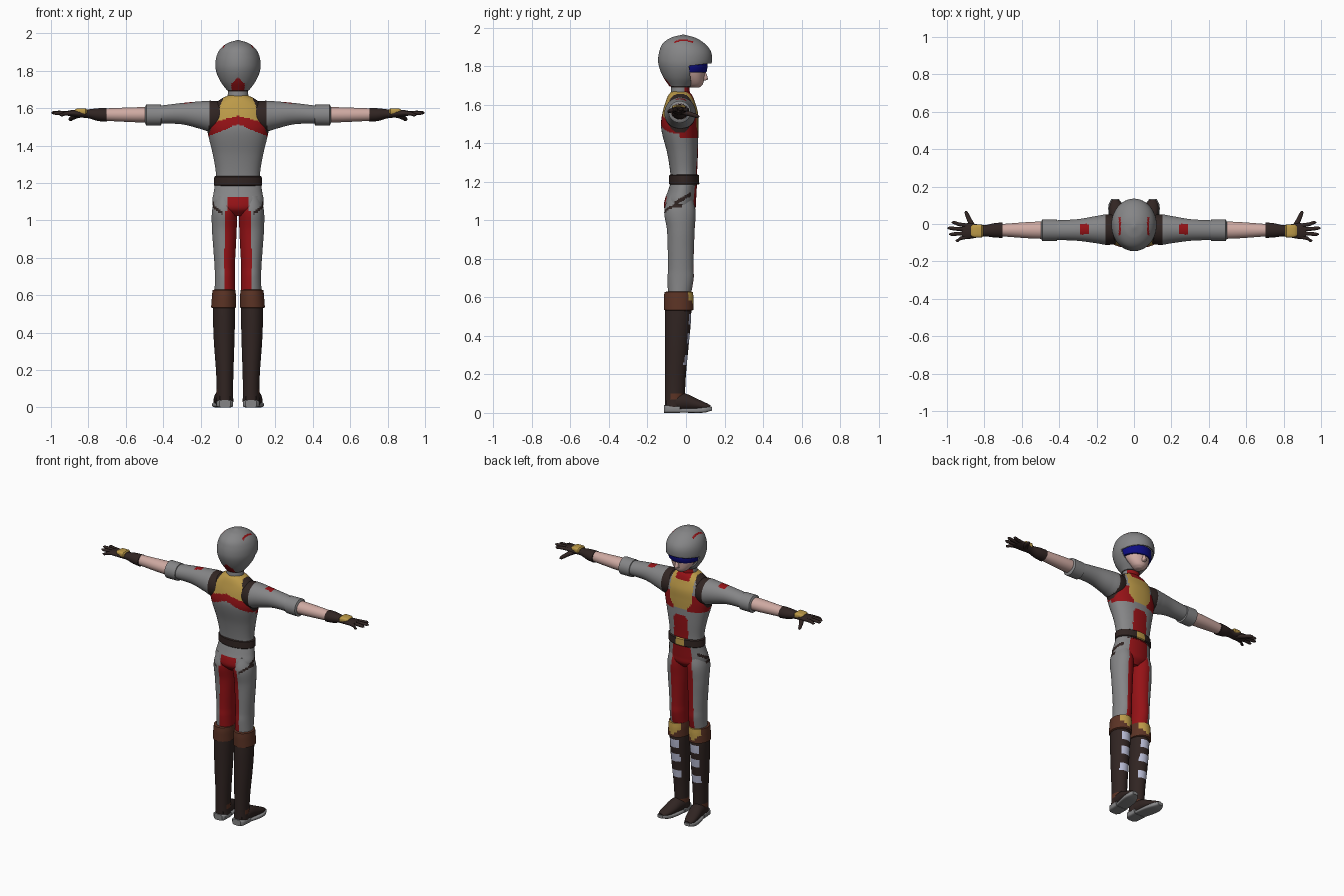
import bpy, bmesh, math
from mathutils import Vector

PALETTE = [("grey_cloth", (0.235, 0.235, 0.24)), ("red", (0.30, 0.006, 0.008)),
           ("gold", (0.50, 0.32, 0.065)), ("dark_leather", (0.030, 0.018, 0.016)),
           ("brown_cuff", (0.105, 0.033, 0.018)), ("skin", (0.62, 0.40, 0.36)),
           ("visor_blue", (0.004, 0.004, 0.22)), ("pale_plate", (0.48, 0.50, 0.66))]
GREY, RED, GOLD, DARK, BROWN, SKIN, BLUE, PALE = range(8)
mats = []
for name, rgb in PALETTE:
    m = bpy.data.materials.new(name)
    m.diffuse_color = (*rgb, 1)
    mats.append(m)


def finish(name, bm, paint, mirror=False):
    """Colour faces by rule, shade, and optionally mirror across x."""
    bmesh.ops.recalc_face_normals(bm, faces=bm.faces[:])
    for f in bm.faces:
        c = f.calc_center_median()
        f.material_index = paint(abs(c.x), c.y, c.z) if callable(paint) else paint
    me = bpy.data.meshes.new(name)
    bm.to_mesh(me)
    bm.free()
    for m in mats:
        me.materials.append(m)
    ob = bpy.data.objects.new(name, me)
    bpy.context.collection.objects.link(ob)
    bpy.ops.object.select_all(action='DESELECT')
    ob.select_set(True)
    bpy.context.view_layer.objects.active = ob
    bpy.ops.object.shade_smooth_by_angle(angle=math.radians(40))
    if mirror:
        ob.modifiers.new("Mirror", 'MIRROR')
    return ob


def resample(rows, sub, smooth):
    """Subdivide rows linearly or with a Catmull-Rom style curve."""
    out = []
    for i in range(len(rows) - 1):
        p1, p2 = rows[i], rows[i + 1]
        p0, p3 = rows[max(i - 1, 0)], rows[min(i + 2, len(rows) - 1)]
        h = p2[0] - p1[0]
        for k in range(sub):
            t = k / sub
            row = []
            for a, b, c, d in zip(p0, p1, p2, p3):
                v = b + (c - b) * t
                if smooth:
                    s1 = (c - a) / (p2[0] - p0[0]) * h
                    s2 = (d - b) / (p3[0] - p1[0]) * h
                    v = ((2*t**3 - 3*t*t + 1) * b + (t**3 - 2*t*t + t) * s1
                         + (3*t*t - 2*t**3) * c + (t**3 - t*t) * s2)
                row.append(v)
            out.append(row)
    return out + [list(rows[-1])]


def loft_mesh(axis, rows, n=32, sub=6, smooth=True, power=1.0):
    """Rows are (position on axis, centre u, centre v, radius u, radius v)."""
    bm = bmesh.new()
    rings = []
    for t, cu, cv, ru, rv in resample(rows, sub, smooth):
        ring = []
        for k in range(n):
            a = 2 * math.pi * (k + 0.5) / n
            c, s = math.cos(a), math.sin(a)
            u = cu + ru * math.copysign(abs(c) ** power, c)
            v = cv + rv * math.copysign(abs(s) ** power, s)
            ring.append(bm.verts.new({'z': (u, v, t), 'x': (t, u, v), 'y': (u, t, v)}[axis]))
        rings.append(ring)
    for a, b in zip(rings, rings[1:]):
        for k in range(n):
            bm.faces.new((a[k], a[(k + 1) % n], b[(k + 1) % n], b[k]))
    bm.faces.new(rings[0])
    bm.faces.new(rings[-1])
    return bm


def loft(name, axis, rows, paint, mirror=False, **kw):
    return finish(name, loft_mesh(axis, rows, **kw), paint, mirror)


# --- Colour rules ---
def paint_torso(x, y, z):
    if z > 1.45 and x > 0.08 + (1.65 - z) * 0.4:
        return DARK
    if y < -0.03:                                   # back panel with chevron
        if z > 1.56 - 0.28 * x:
            return GOLD
        return RED if z > 1.515 - 0.42 * x else GREY
    if z < 1.40 and x < 0.052 - max(0, z - 1.37) * 0.8:
        return RED                                  # front centre stripe
    if z > 1.625 and x < 0.05:
        return RED
    if z > 1.44 and x < 0.085 - max(0, 1.49 - z) * 0.8:
        return GOLD
    return RED if 1.43 < z < 1.54 and x > 0.05 else GREY


def paint_pants(x, y, z):
    if y < -0.02 and x > 0.08 and abs(z - 1.04 - 0.7 * (x - 0.085)) < 0.009:
        return DARK
    if x > 0.09 and -0.06 < y < 0.025 and abs(z - 1.122 - 0.6 * y) < 0.011:
        return DARK
    if y > -0.02:
        return RED if x < 0.082 - max(0, z - 1.0) * 0.1 else GREY
    if z > 1.05:
        return RED if z < 1.125 and x < 0.058 else GREY
    return RED if x < 0.072 else GREY


# --- Torso and hips ---
loft("torso", 'z', [(1.18, 0, -.01, .122, .068), (1.25, 0, -.012, .118, .07), (1.35, 0, -.018, .134, .08),
                    (1.45, 0, -.03, .158, .094), (1.50, 0, -.033, .166, .097), (1.56, 0, -.03, .158, .092),
                    (1.61, 0, -.03, .140, .078), (1.65, 0, -.03, .090, .062), (1.67, 0, -.03, .05, .045)],
     paint_torso, n=96, sub=9, power=0.9)
loft("hips", 'z', [(1.025, 0, -.03, .05, .05), (1.06, 0, -.032, .122, .08), (1.10, 0, -.03, .137, .082),
                   (1.15, 0, -.02, .130, .075), (1.20, 0, -.01, .122, .068)], paint_pants, n=96, sub=8)
loft("belt", 'z', [(1.185, 0, -.01, .124, .074), (1.19, 0, -.01, .129, .079),
                   (1.233, 0, -.01, .127, .078), (1.238, 0, -.01, .120, .072)],
     lambda x, y, z: GOLD if y > 0 and x < 0.035 else DARK, n=64, sub=2, smooth=False)
loft("neck", 'z', [(1.62, 0, -.03, .062, .056), (1.66, 0, -.03, .056, .05), (1.72, 0, -.028, .052, .047)],
     lambda x, y, z: DARK if z > 1.69 else RED if y > -.01 else GREY, n=48, sub=4)

# --- Legs and boots ---
loft("pant_leg", 'z', [(.60, .07, -.035, .055, .058), (.70, .07, -.028, .054, .068), (.75, .071, -.027, .054, .066),
                       (.85, .072, -.027, .060, .068), (.95, .073, -.027, .066, .072),
                       (1.05, .072, -.032, .067, .081), (1.13, .066, -.03, .055, .06)],
     paint_pants, True, n=64, sub=10)
loft("boot_cuff", 'z', [(.53, .077, -.038, .055, .065), (.535, .077, -.038, .067, .077), (.60, .075, -.038, .064, .077),
                        (.628, .075, -.038, .061, .074), (.63, .075, -.038, .052, .062)],
     lambda x, y, z: GOLD if y > .012 and z > .55 + abs(x - .075) * .9 else BROWN, True, n=48, sub=4, smooth=False)


def paint_boot(x, y, z):
    if any(abs(z - c) < .026 for c in (.28, .385, .485)) and y > -.035 and abs(x - .074) < .034:
        return PALE
    return BROWN if .07 < z < .10 and -.08 < y < 0 else DARK


loft("boot_shaft", 'z', [(.03, .07, -.062, .045, .048), (.10, .07, -.058, .044, .052), (.20, .071, -.055, .047, .055),
                         (.35, .074, -.048, .055, .062), (.48, .075, -.042, .059, .068),
                         (.56, .075, -.040, .059, .068)], paint_boot, True, n=48, sub=12)
loft("boot_foot", 'y', [(-.10, .07, .05, .03, .03), (-.05, .072, .055, .044, .045), (0, .079, .056, .045, .044),
                        (.05, .087, .045, .043, .032), (.10, .096, .034, .034, .020), (.128, .10, .030, .018, .010)],
     DARK, True, n=24, sub=4)
loft("boot_heel", 'y', [(-.115, .07, .02, .03, .02), (-.10, .07, .02, .044, .02), (-.03, .073, .018, .046, .018)],
     GREY, True, n=24, sub=2, smooth=False, power=0.45)
loft("boot_sole", 'y', [(-.035, .073, .012, .042, .010), (.05, .088, .012, .047, .012), (.10, .097, .016, .040, .014),
                        (.134, .102, .022, .020, .010)], GREY, True, n=24, sub=3, power=0.5)

# --- Arms ---
loft("sleeve", 'x', [(.07, -.03, 1.555, .07, .078), (.14, -.03, 1.556, .082, .084), (.20, -.03, 1.563, .073, .074),
                     (.30, -.032, 1.571, .058, .057), (.43, -.033, 1.565, .052, .047)],
     lambda x, y, z: DARK if x < .15 + max(0, 1.53 - z) * .25 else
     RED if z > 1.6 and .24 < x < .292 and -.055 < y < 0 else GREY, True, n=64, sub=10)
loft("sleeve_cuff", 'x', [(.408, -.033, 1.563, .046, .044), (.413, -.033, 1.563, .057, .056),
                          (.49, -.033, 1.563, .058, .057), (.497, -.033, 1.563, .046, .044)],
     GREY, True, n=32, sub=2, smooth=False)
loft("forearm", 'x', [(.48, -.033, 1.565, .047, .042), (.56, -.033, 1.565, .044, .040), (.72, -.033, 1.566, .032, .033)],
     SKIN, True, n=24, sub=4)
loft("glove", 'x', [(.702, -.033, 1.564, .042, .037), (.75, -.034, 1.566, .038, .034), (.80, -.036, 1.570, .030, .024),
                    (.84, -.037, 1.571, .036, .021), (.89, -.038, 1.573, .043, .017), (.92, -.04, 1.573, .036, .011)],
     DARK, True, n=24, sub=5)
loft("hand_guard", 'x', [(.808, -.037, 1.582, .030, .012), (.815, -.037, 1.582, .036, .018),
                         (.86, -.037, 1.583, .034, .017), (.872, -.037, 1.583, .026, .010)],
     GOLD, True, n=16, sub=2, smooth=False, power=0.5)
for label, y0, tip_x, tip_y, tip_z in (("index", -.010, .975, .008, 1.574), ("middle", -.030, .998, -.022, 1.576),
                                       ("ring", -.050, .988, -.055, 1.573), ("little", -.066, .955, -.088, 1.565)):
    mid = ((.90 + tip_x) / 2, (y0 + tip_y) / 2, (1.576 + tip_z) / 2)
    loft(label + "_finger", 'x', [(.88, y0, 1.574, .012, .011), (*mid, .0105, .0105), (tip_x - .012, tip_y, tip_z, .009, .009),
                                  (tip_x, tip_y, tip_z, .003, .003)], DARK, True, n=10, sub=3)
loft("thumb", 'y', [(-.035, .845, 1.565, .020, .015), (.0, .868, 1.558, .017, .014), (.035, .886, 1.548, .013, .012),
                    (.06, .896, 1.541, .010, .010), (.07, .899, 1.539, .003, .003)], DARK, True, n=12, sub=3)

# --- Head ---
loft("face", 'z', [(1.69, 0, .045, .022, .025), (1.705, 0, .045, .045, .042), (1.74, 0, .035, .070, .060),
                   (1.78, 0, .02, .085, .078), (1.84, 0, .01, .09, .085)], SKIN, n=32, sub=4)
loft("nose", 'z', [(1.725, 0, .09, .010, .008), (1.733, 0, .095, .015, .020), (1.775, 0, .085, .008, .015)],
     SKIN, n=12, sub=3)
loft("visor", 'z', [(1.768, 0, .008, .097, .096), (1.775, 0, .008, .102, .102), (1.825, 0, .006, .104, .106)],
     BLUE, n=48, sub=2, smooth=False)


def paint_helmet(x, y, z):
    if z > 1.89 and abs(x - .076) < .005 and -.06 < y < .035:
        return RED
    return RED if y < -.05 and z < 1.765 and x < .035 - max(0, z - 1.73) else GREY


# Helmet shell with the face opening cut along two planes
bm = loft_mesh('z', [(1.695, 0, -.03, .058, .055), (1.74, 0, -.02, .092, .096), (1.79, 0, -.008, .115, .130),
                     (1.83, 0, -.005, .121, .140), (1.88, 0, -.005, .114, .133), (1.92, 0, -.012, .092, .107),
                     (1.95, 0, -.015, .052, .060), (1.964, 0, -.015, .005, .006)], n=96, sub=8)
cuts = ((Vector((0, .022, 1.75)), Vector((0, 1, .12))), (Vector((0, .10, 1.812)), Vector((0, -.12, 1))))
for co, no in cuts:
    bmesh.ops.bisect_plane(bm, geom=bm.verts[:] + bm.edges[:] + bm.faces[:], plane_co=co, plane_no=no)
hole = [f for f in bm.faces if (f.calc_center_median() - cuts[0][0]).dot(cuts[0][1]) > 0
        and (f.calc_center_median() - cuts[1][0]).dot(cuts[1][1]) < 0]
bmesh.ops.delete(bm, geom=hole, context='FACES')
helmet = finish("helmet", bm, paint_helmet)
shell = helmet.modifiers.new("Shell", 'SOLIDIFY')
shell.thickness = 0.01
